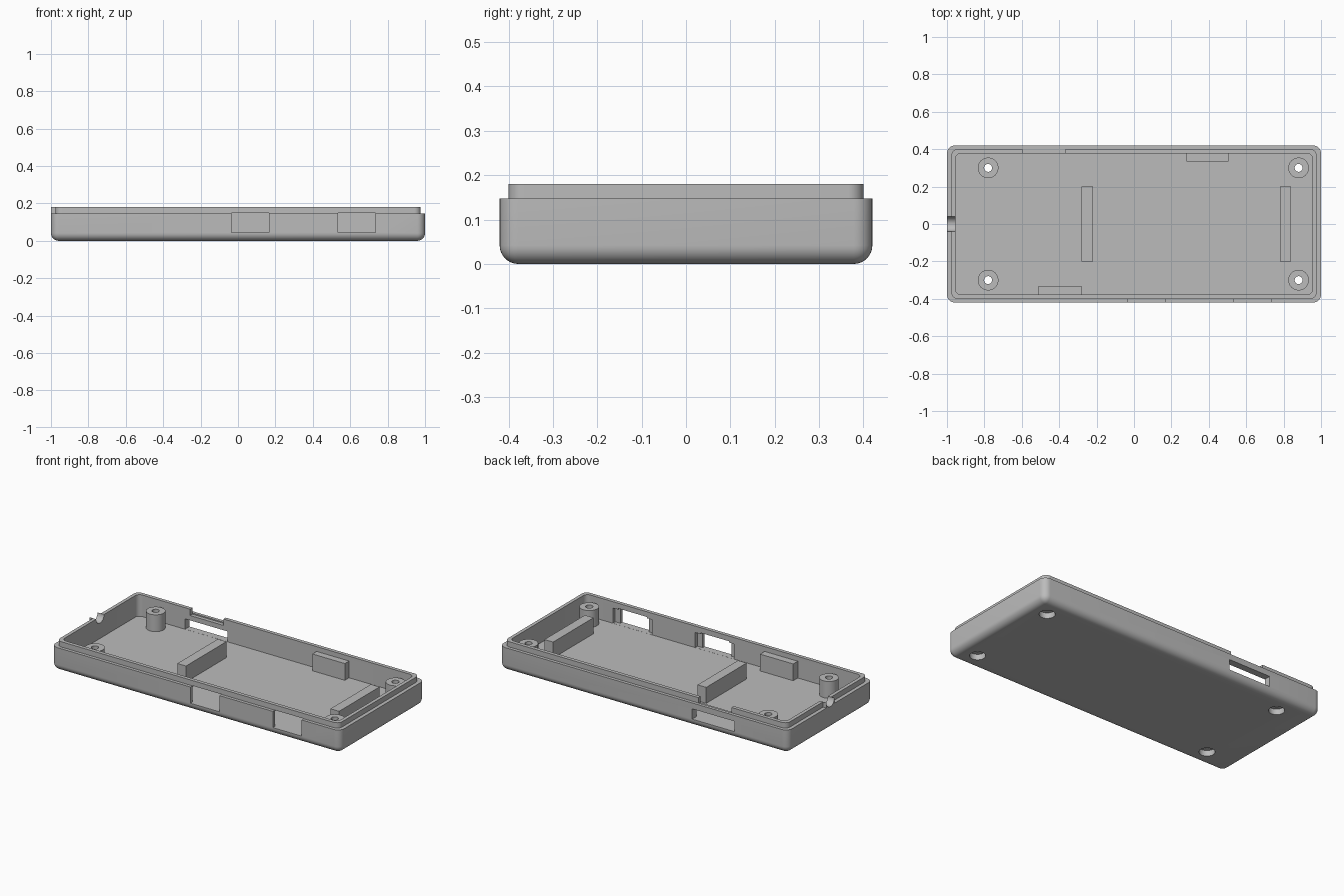
import bpy, bmesh, math
from mathutils import Matrix, Vector

old = bpy.data.objects.get("Cube")
if old:
    bpy.data.objects.remove(old, do_unlink=True)

grey = bpy.data.materials.new("plain grey")
grey.use_nodes = True
colour = (0.5, 0.5, 0.5, 1)
grey.diffuse_color = colour
grey.node_tree.nodes["Principled BSDF"].inputs["Base Color"].default_value = colour

RIM, TOP, FLOOR = 0.147, 0.18, 0.045


def finish(bm, name):
    mesh = bpy.data.meshes.new(name)
    bmesh.ops.recalc_face_normals(bm, faces=bm.faces)
    bm.to_mesh(mesh)
    bm.free()
    mesh.materials.append(grey)
    obj = bpy.data.objects.new(name, mesh)
    bpy.context.collection.objects.link(obj)
    return obj


def box(name, x, y, z, radius=0, round_bottom=False):
    """Box from (min, max) ranges, with optional rounded sides and bottom."""
    bm = bmesh.new()
    bmesh.ops.create_cube(bm, size=1)
    for v in bm.verts:
        v.co = Vector([r[0] if c < 0 else r[1] for c, r in zip(v.co, (x, y, z))])
    if radius:
        def chosen(e):
            a, b = (v.co.z for v in e.verts)
            return abs(a - b) > 1e-4 or (round_bottom and max(a, b) < z[0] + 1e-4)
        bmesh.ops.bevel(bm, geom=[e for e in bm.edges if chosen(e)], offset=radius,
                        segments=8, profile=0.5, affect='EDGES')
    return finish(bm, name)


def cylinder(name, radius, centre, depth, along_x=False):
    bm = bmesh.new()
    turn = Matrix.Rotation(math.pi / 2, 4, 'Y') if along_x else Matrix()
    bmesh.ops.create_cone(bm, cap_ends=True, segments=40, radius1=radius, radius2=radius,
                          depth=depth, matrix=Matrix.Translation(centre) @ turn)
    return finish(bm, name)


def combine(base, tool, operation):
    mod = base.modifiers.new(operation.lower(), 'BOOLEAN')
    mod.operation, mod.object, mod.solver = operation, tool, 'EXACT'
    bpy.context.view_layer.objects.active = base
    bpy.ops.object.modifier_apply(modifier=mod.name)
    bpy.data.objects.remove(tool, do_unlink=True)


def add(tool):
    combine(case, tool, 'UNION')


def cut(tool):
    combine(case, tool, 'DIFFERENCE')


# Tray with a stepped lip
case = box("case_tray", (-1, 1), (-0.42, 0.42), (0, RIM), 0.042, True)
add(box("lip", (-0.977, 0.977), (-0.4, 0.4), (0.1, TOP), 0.035))
add(box("cable_collar", (-1, -0.965), (-0.04, 0.04), (0.12, TOP)))
cut(box("cavity", (-0.955, 0.955), (-0.377, 0.377), (FLOOR, 0.3), 0.03))

# Front ports with wider pockets on the inside
for x in (-0.035, 0.535):
    cut(box("port", (x, x + 0.2), (-0.5, -0.36), (FLOOR + 0.0005, RIM + 0.0005)))
    cut(box("port_pocket", (x - 0.035, x + 0.235), (-0.4, -0.36), (FLOOR + 0.0005, 0.14)))

# Back slot and the gap in the lip above it
cut(box("slot", (-0.63, -0.337), (0.36, 0.5), (FLOOR + 0.0005, 0.11)))
cut(box("lip_gap", (-0.595, -0.365), (0.36, 0.4), (0.14, 0.3)))

# Half-round cable notch in the end wall
cut(cylinder("cable_notch", 0.039, (-1, 0, TOP), 0.2, True))

# Support ribs and wall blocks
for x in (-0.28, 0.78):
    add(box("rib", (x, x + 0.06), (-0.2, 0.2), (0.02, 0.145)))
add(box("back_block", (0.28, 0.505), (0.335, 0.39), (0.02, 0.15)))
add(box("front_block", (-0.51, -0.28), (-0.39, -0.332), (0.02, 0.15)))

# Screw posts, drilled through and counterbored from below
for x in (-0.78, 0.88):
    for y in (-0.3, 0.3):
        add(cylinder("post", 0.055, (x, y, 0.085), 0.13))
        cut(cylinder("screw_hole", 0.021, (x, y, 0.1), 0.4))
        cut(cylinder("counterbore", 0.045, (x, y, 0), 0.07))

bpy.ops.object.select_all(action='DESELECT')
case.select_set(True)
bpy.context.view_layer.objects.active = case
bpy.ops.object.shade_smooth_by_angle(angle=math.radians(30))
